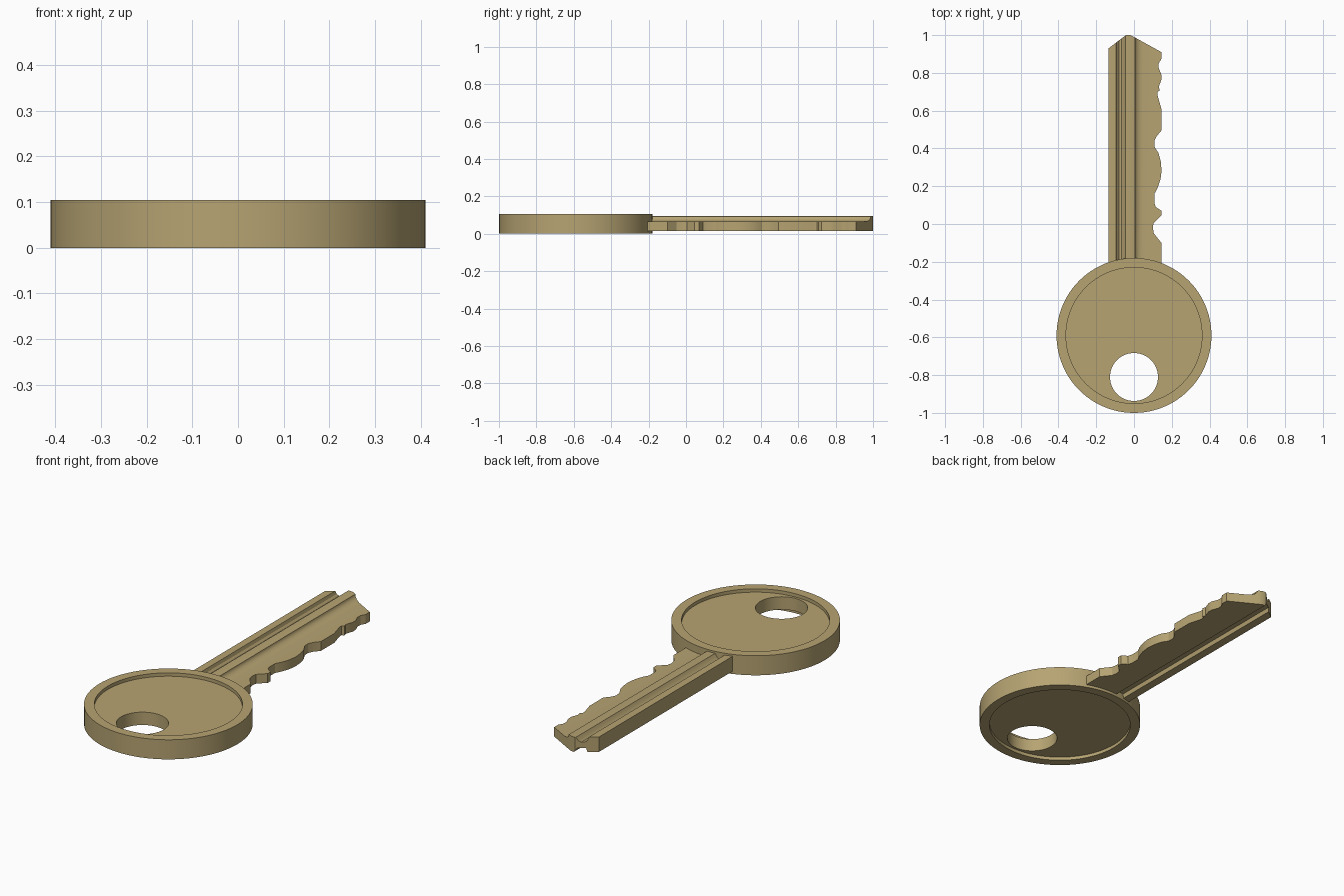
import bpy, bmesh, math
from mathutils import Vector

if "Cube" in bpy.data.objects:
    bpy.data.objects.remove(bpy.data.objects["Cube"])

brass = bpy.data.materials.new("brass")
brass.diffuse_color = (0.47, 0.37, 0.17, 1)
brass.use_nodes = True
brass.node_tree.nodes["Principled BSDF"].inputs["Base Color"].default_value = brass.diffuse_color


def prism(name, points, offset):
    """Extrude a closed 3D outline along an offset vector."""
    bm = bmesh.new()
    face = bm.faces.new([bm.verts.new(p) for p in points])
    ext = bmesh.ops.extrude_face_region(bm, geom=[face])
    bmesh.ops.translate(bm, vec=Vector(offset),
                        verts=[g for g in ext["geom"] if isinstance(g, bmesh.types.BMVert)])
    bmesh.ops.recalc_face_normals(bm, faces=bm.faces)
    mesh = bpy.data.meshes.new(name)
    bm.to_mesh(mesh)
    bm.free()
    obj = bpy.data.objects.new(name, mesh)
    bpy.context.collection.objects.link(obj)
    obj.data.materials.append(brass)
    return obj


def disc(name, y, r, z0, z1, n=96):
    ring = [(r * math.cos(2 * math.pi * i / n), y + r * math.sin(2 * math.pi * i / n), z0)
            for i in range(n)]
    return prism(name, ring, (0, 0, z1 - z0))


def combine(obj, tool, operation):
    """Apply a boolean and remove the tool object."""
    mod = obj.modifiers.new("bool", 'BOOLEAN')
    mod.operation, mod.object, mod.solver = operation, tool, 'EXACT'
    bpy.context.view_layer.objects.active = obj
    bpy.ops.object.modifier_apply(modifier=mod.name)
    bpy.data.objects.remove(tool)


def smooth(obj, angle):
    bpy.ops.object.select_all(action='DESELECT')
    obj.select_set(True)
    bpy.context.view_layer.objects.active = obj
    bpy.ops.object.shade_smooth_by_angle(angle=math.radians(angle))


# Round head: raised rim, recess on both faces, ring hole
head = disc("head", -0.59, 0.41, 0, 0.105)
combine(head, disc("top_recess", -0.59, 0.36, 0.087, 0.2), 'DIFFERENCE')
combine(head, disc("bottom_recess", -0.59, 0.36, -0.1, 0.018), 'DIFFERENCE')
combine(head, disc("ring_hole", -0.81, 0.127, -0.1, 0.2, 64), 'DIFFERENCE')
smooth(head, 30)

# Blade cross-section (x, z): milled grooves above and below, thin cutting side
fillet = [(0.05 - 0.046 * math.cos(a), 0.093 - 0.028 * math.sin(a))
          for a in [math.radians(15 * i) for i in range(7)]]
section = [(-0.135, 0.015), (-0.09, 0.015), (-0.085, 0.037), (-0.05, 0.037),
           (-0.035, 0.015), (0.2, 0.015), (0.2, 0.065)] + fillet[::-1] + [
           (0.0, 0.095), (-0.045, 0.095), (-0.054, 0.078), (-0.066, 0.068),
           (-0.08, 0.068), (-0.09, 0.078), (-0.095, 0.095), (-0.135, 0.095)]
blade = prism("blade", [(x, -0.222, z) for x, z in section], (0, 1.4, 0))

# Blade outline (x, y): cut teeth along the right edge, pointed tip
outline = [(-0.2, -0.3), (0.145, -0.3), (0.145, -0.10), (0.105, -0.05), (0.10, -0.02),
           (0.103, 0.005), (0.12, 0.022), (0.145, 0.045), (0.145, 0.07), (0.115, 0.09),
           (0.108, 0.11), (0.108, 0.16), (0.125, 0.19), (0.14, 0.235), (0.146, 0.28),
           (0.142, 0.33), (0.13, 0.375), (0.11, 0.405), (0.108, 0.44), (0.12, 0.465),
           (0.145, 0.495), (0.145, 0.61), (0.125, 0.68), (0.124, 0.70), (0.137, 0.708),
           (0.131, 0.725), (0.145, 0.765), (0.145, 0.79), (0.131, 0.825), (0.131, 0.85),
           (0.145, 0.875), (0.145, 0.91), (0.0, 0.99), (-0.02, 1.0), (-0.042, 1.0),
           (-0.135, 0.93), (-0.2, 0.88)]
combine(blade, prism("blade_outline", [(x, y, -0.1) for x, y in outline], (0, 0, 0.4)),
        'INTERSECT')
smooth(blade, 28)
